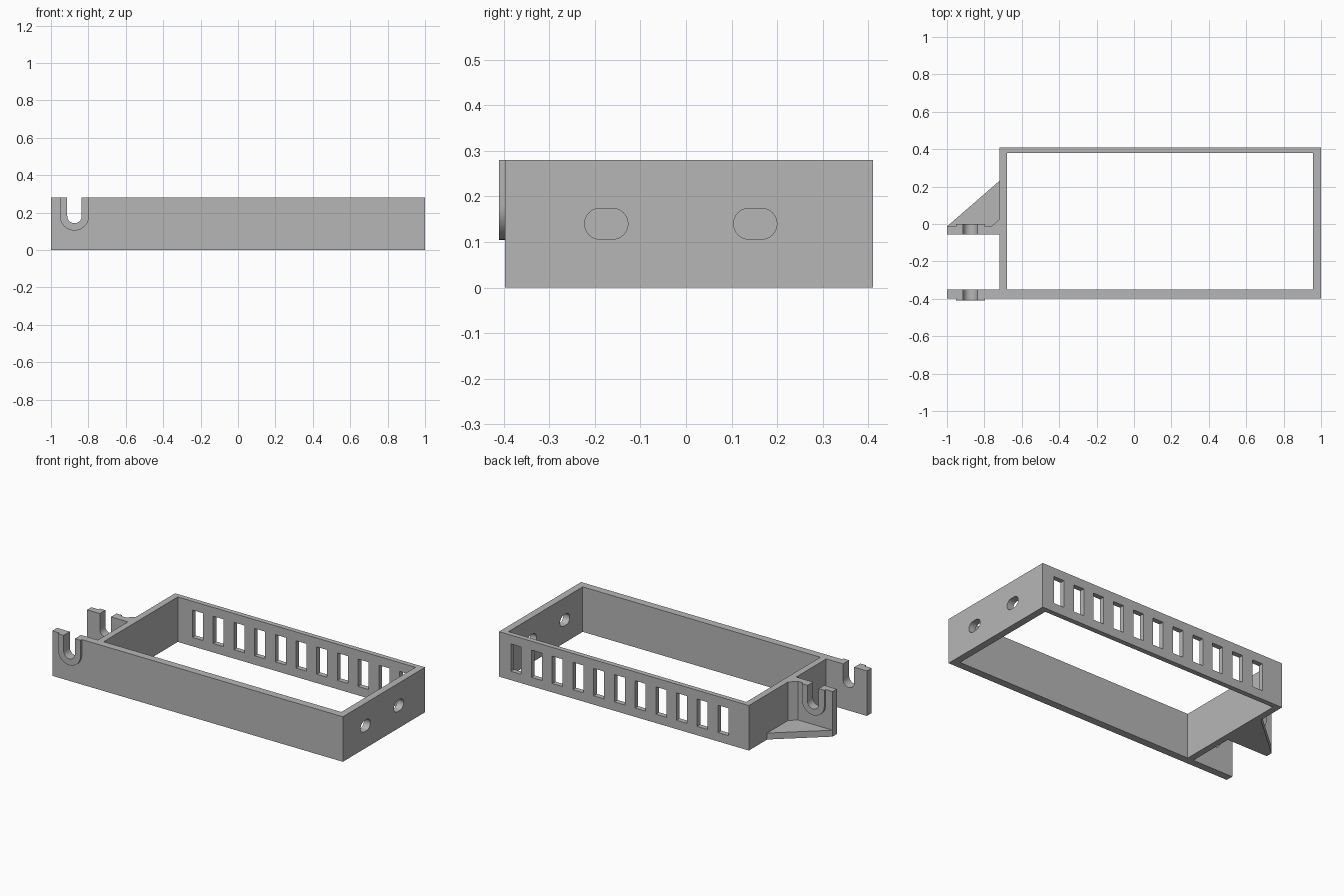
import bpy
import bmesh
from math import cos, sin, pi
from mathutils import Vector

HEIGHT = 0.28

cube = bpy.data.objects.get("Cube")
if cube:
    bpy.data.objects.remove(cube, do_unlink=True)

grey = bpy.data.materials.new("plain grey")
grey.use_nodes = True
colour = (0.47, 0.47, 0.47, 1)
grey.diffuse_color = colour
grey.node_tree.nodes["Principled BSDF"].inputs["Base Color"].default_value = colour


def prism(name, outline, axis, low, high):
    """Extrude a 2D outline along an axis; the outline uses the other two axes in order."""
    def place(p, depth):
        v = list(p)
        v.insert("xyz".index(axis), depth)
        return Vector(v)

    bm = bmesh.new()
    face = bm.faces.new([bm.verts.new(place(p, low)) for p in outline])
    grown = bmesh.ops.extrude_face_region(bm, geom=[face])["geom"]
    moved = [g for g in grown if isinstance(g, bmesh.types.BMVert)]
    bmesh.ops.translate(bm, verts=moved, vec=place((0, 0), high - low))
    # the starting cap may be consumed by the extrusion
    bmesh.ops.holes_fill(bm, edges=[e for e in bm.edges if e.is_boundary], sides=0)
    bmesh.ops.recalc_face_normals(bm, faces=bm.faces)
    mesh = bpy.data.meshes.new(name)
    bm.to_mesh(mesh)
    bm.free()
    mesh.materials.append(grey)
    obj = bpy.data.objects.new(name, mesh)
    bpy.context.collection.objects.link(obj)
    return obj


def cut(target, cutter):
    """Subtract the cutter, apply the result and remove the cutter."""
    cutter.hide_render = True
    mod = target.modifiers.new("cut", 'BOOLEAN')
    mod.operation = 'DIFFERENCE'
    mod.solver = 'EXACT'
    mod.object = cutter
    bpy.context.view_layer.update()
    graph = bpy.context.evaluated_depsgraph_get()
    mesh = bpy.data.meshes.new_from_object(target.evaluated_get(graph))
    target.modifiers.clear()
    target.data = mesh
    bpy.data.objects.remove(cutter, do_unlink=True)


def rect(a0, a1, b0, b1):
    return [(a0, b0), (a1, b0), (a1, b1), (a0, b1)]


def arc(cx, cy, radius, start, end, steps=20):
    angles = [start + (end - start) * i / steps for i in range(steps + 1)]
    return [(cx + radius * cos(a), cy + radius * sin(a)) for a in angles]


def smooth(obj):
    bpy.ops.object.select_all(action='DESELECT')
    obj.select_set(True)
    bpy.context.view_layer.objects.active = obj
    bpy.ops.object.shade_smooth_by_angle(angle=pi / 6)


# Frame with both lugs and the corner chamfer, in plan
plan = [(-1, -0.397), (1, -0.397), (1, 0.41), (-0.72, 0.41),
        (-0.72, 0.025), (-0.763, -0.013), (-1, -0.013), (-1, -0.055),
        (-0.72, -0.055), (-0.72, -0.35), (-1, -0.35)]
frame = prism("frame", plan, "z", 0, HEIGHT)
cut(frame, prism("interior_cutter", rect(-0.68, 0.956, -0.35, 0.379), "z", -0.1, 0.4))

# Row of windows in the back wall
for i in range(11):
    x = -0.543 + i * 0.1426
    cut(frame, prism("window_cutter", rect(x - 0.036, x + 0.036, 0.055, 0.225), "y", 0.3, 0.5))

# Two rounded slots in the right-hand end wall
for y in (-0.175, 0.152):
    r = 0.034
    slot = arc(y + 0.0135, 0.14, r, -pi / 2, pi / 2) + arc(y - 0.0135, 0.14, r, pi / 2, 3 * pi / 2)
    cut(frame, prism("slot_cutter", slot, "x", 0.9, 1.1))

# Open U-shaped notches through both lugs
NOTCH_X, NOTCH_Z, INNER, OUTER = -0.8745, 0.182, 0.0385, 0.0775
bottom = arc(NOTCH_X, NOTCH_Z, INNER, pi, 2 * pi)
notch = [(NOTCH_X - INNER, 0.4)] + bottom + [(NOTCH_X + INNER, 0.4)]
for low, high in ((-0.45, -0.3), (-0.1, 0.05)):
    cut(frame, prism("notch_cutter", notch, "y", low, high))
smooth(frame)

# Raised U-shaped rims around the notches
rim = ([(NOTCH_X - OUTER, HEIGHT)] + arc(NOTCH_X, NOTCH_Z, OUTER, pi, 2 * pi)
       + [(NOTCH_X + OUTER, HEIGHT), (NOTCH_X + INNER, HEIGHT)]
       + bottom[::-1] + [(NOTCH_X - INNER, HEIGHT)])
smooth(prism("front_notch_rim", rim, "y", -0.41, -0.397))
smooth(prism("rear_notch_rim", rim, "y", -0.013, 0))

# Triangular brace at the foot of the rear lug
prism("lug_brace", [(-1, -0.013), (-0.72, -0.013), (-0.72, 0.23)], "z", 0, 0.04)
